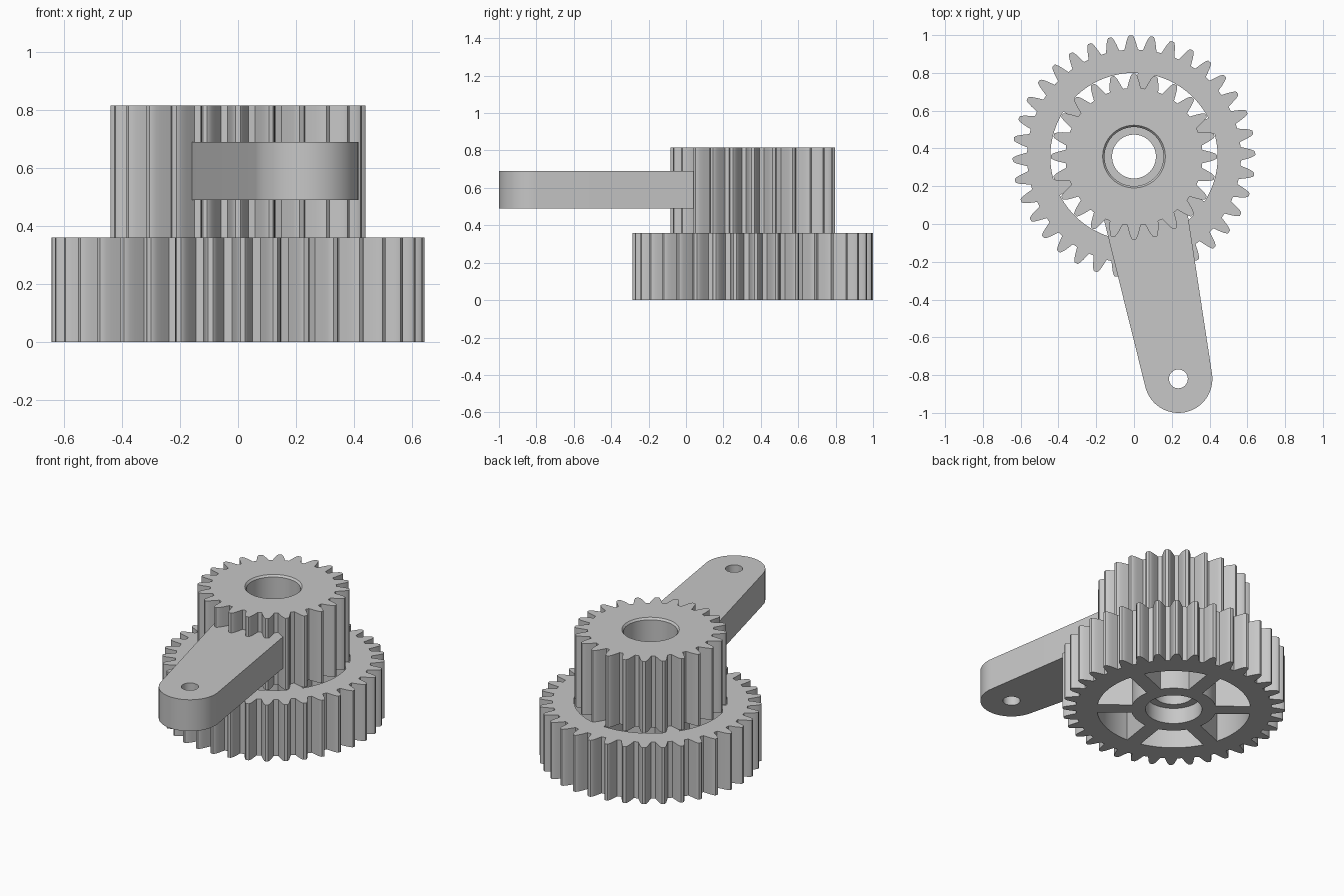
import bpy, bmesh, math

if "Cube" in bpy.data.objects:
    bpy.data.objects.remove(bpy.data.objects["Cube"], do_unlink=True)

# One plain grey for everything
grey = bpy.data.materials.new("plain_grey")
grey.use_nodes = True
COLOUR = (0.57, 0.57, 0.57, 1)
grey.diffuse_color = COLOUR
grey.node_tree.nodes["Principled BSDF"].inputs["Base Color"].default_value = COLOUR

AXLE = (0.0, 0.357)      # shared centre of both gears
PIN = (0.235, -0.82)     # centre of the arm's far end
MODULE = 0.0338          # tooth size
SLEEVE_R = 0.2
TOP = 0.815


def arc(r, start, end, steps, centre=(0, 0)):
    """Points on an arc, angles in radians."""
    return [(centre[0] + r * math.cos(start + (end - start) * i / steps),
             centre[1] + r * math.sin(start + (end - start) * i / steps))
            for i in range(steps + 1)]


def circle(r, centre=(0, 0), steps=64):
    return arc(r, 0, math.tau, steps, centre)[:-1]


def gear_outline(teeth, phase):
    """Rounded tooth flanks from root to tip and back."""
    root = MODULE * (teeth / 2 - 1.25)
    tip = MODULE * (teeth / 2 + 1)
    flank = [(0, 0.036), (0.25, 0.031), (0.5, 0.026), (0.75, 0.02), (0.94, 0.013), (1, 0.008)]
    points = []
    for k in range(teeth):
        mid = phase + math.tau * k / teeth
        sides = [(t, -w) for t, w in flank] + [(t, w) for t, w in reversed(flank)]
        for t, w in sides:
            r = root + (tip - root) * t
            points.append((r * math.cos(mid + w / r), r * math.sin(mid + w / r)))
    return points


def finish(obj):
    obj.data.materials.append(grey)
    bpy.ops.object.select_all(action='DESELECT')
    obj.select_set(True)
    bpy.context.view_layer.objects.active = obj
    for mod in list(obj.modifiers):
        bpy.ops.object.modifier_apply(modifier=mod.name)
    bpy.ops.object.shade_smooth_by_angle(angle=math.radians(30))


def new_object(name, bm, location):
    mesh = bpy.data.meshes.new(name)
    bm.to_mesh(mesh)
    bm.free()
    obj = bpy.data.objects.new(name, mesh)
    obj.location = location
    bpy.context.collection.objects.link(obj)
    return obj


def plate(name, loops, z0, z1):
    """Solid plate from an outline followed by its holes."""
    bm = bmesh.new()
    for loop in loops:
        verts = [bm.verts.new((x, y, 0)) for x, y in loop]
        for a, b in zip(verts, verts[1:] + verts[:1]):
            bm.edges.new((a, b))
    bmesh.ops.triangle_fill(bm, use_beauty=True, edges=bm.edges[:], normal=(0, 0, 1))
    bmesh.ops.recalc_face_normals(bm, faces=bm.faces[:])
    obj = new_object(name, bm, (*AXLE, (z0 + z1) / 2))
    solid = obj.modifiers.new("thickness", 'SOLIDIFY')
    solid.thickness = z1 - z0
    solid.offset = 0
    finish(obj)


def window(mid, inner, outer, half_spoke):
    """Opening between two spokes of even width."""
    def reach(r):
        return math.radians(30) - math.asin(half_spoke / r)
    return (arc(outer, mid - reach(outer), mid + reach(outer), 16)
            + arc(inner, mid + reach(inner), mid - reach(inner), 10))


# Large spoked gear
windows = [window(math.radians(51.5 + 60 * k), 0.245, 0.443, 0.045) for k in range(6)]
plate("large_gear", [gear_outline(36, math.radians(1.5)), circle(SLEEVE_R)] + windows, 0, 0.36)

# Small solid gear on top
plate("small_gear", [gear_outline(24, 0), circle(SLEEVE_R)], 0.36, TOP)

# Tapered arm: hull of a large hub circle and a smaller end circle
dx, dy = PIN[0] - AXLE[0], PIN[1] - AXLE[1]
hub_r, end_r = 0.235, 0.18
aim = math.atan2(dy, dx)
tangent = math.acos((hub_r - end_r) / math.hypot(dx, dy))
outline = (arc(end_r, aim - tangent, aim + tangent, 32, (dx, dy))
           + arc(hub_r, aim + tangent, aim - tangent + math.tau, 40))
plate("arm", [outline, circle(SLEEVE_R), circle(0.05, (dx, dy), 32)], 0.49, 0.69)

# Bore sleeve with a shoulder between two pockets
profile = [(SLEEVE_R, 0), (0.163, 0), (0.163, 0.1), (0.116, 0.1), (0.116, 0.45),
           (0.156, 0.45), (0.156, TOP - 0.012), (0.166, TOP), (SLEEVE_R, TOP)]
bm = bmesh.new()
ring = [bm.verts.new((r, 0, z)) for r, z in profile]
edges = [bm.edges.new((a, b)) for a, b in zip(ring, ring[1:] + ring[:1])]
bmesh.ops.spin(bm, geom=ring + edges, cent=(0, 0, 0), axis=(0, 0, 1),
               angle=math.tau, steps=64, use_merge=True)
bmesh.ops.remove_doubles(bm, verts=bm.verts[:], dist=0.0001)
bmesh.ops.recalc_face_normals(bm, faces=bm.faces[:])
finish(new_object("bore_sleeve", bm, (*AXLE, 0)))
